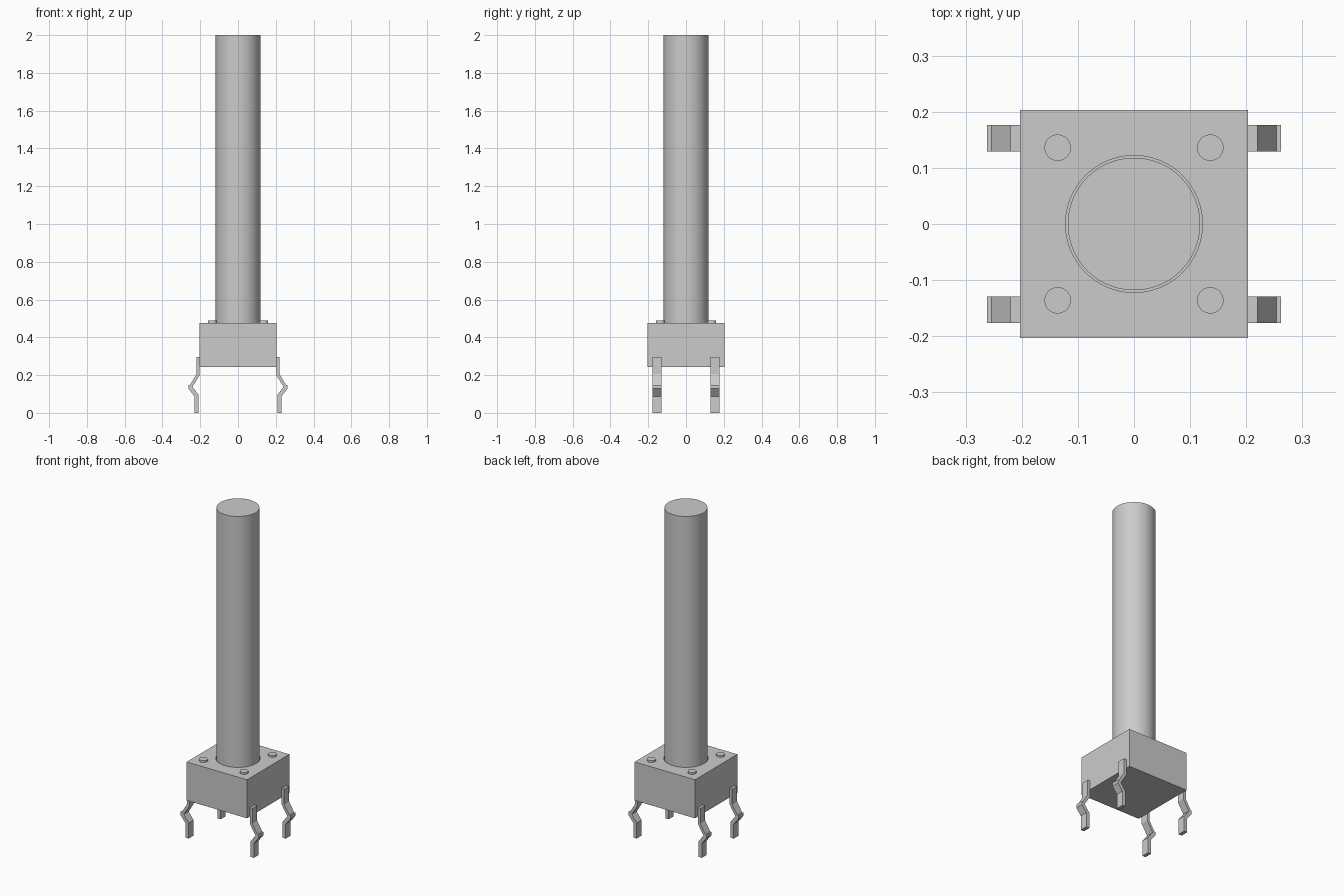
import bpy
import bmesh
import math

cube = bpy.data.objects.get("Cube")
if cube:
    bpy.data.objects.remove(cube, do_unlink=True)

# One grey for the whole model
grey = bpy.data.materials.new("light_grey")
grey.use_nodes = True
colour = (0.6, 0.6, 0.6, 1)
grey.diffuse_color = colour
grey.node_tree.nodes["Principled BSDF"].inputs["Base Color"].default_value = colour


def finish(obj, name):
    obj.name = name
    obj.data.name = name
    obj.data.materials.append(grey)
    return obj


def cylinder(name, radius, x, y, bottom, top, sides):
    bpy.ops.mesh.primitive_cylinder_add(
        vertices=sides, radius=radius, depth=top - bottom,
        location=(x, y, (bottom + top) / 2))
    bpy.ops.object.shade_smooth_by_angle(angle=math.radians(30))
    return finish(bpy.context.object, name)


def extrude_profile(name, points, y, width):
    """Extrude an x-z outline along y, centred on the given y."""
    bm = bmesh.new()
    face = bm.faces.new([bm.verts.new((px, y - width / 2, pz)) for px, pz in points])
    new = bmesh.ops.extrude_face_region(bm, geom=[face])["geom"]
    moved = [g for g in new if isinstance(g, bmesh.types.BMVert)]
    bmesh.ops.translate(bm, verts=moved, vec=(0, width, 0))
    bmesh.ops.recalc_face_normals(bm, faces=bm.faces)
    mesh = bpy.data.meshes.new(name)
    bm.to_mesh(mesh)
    bm.free()
    obj = bpy.data.objects.new(name, mesh)
    bpy.context.collection.objects.link(obj)
    return finish(obj, name)


# Square housing with a shallow round recess for the shaft
BASE, TOP, HALF = 0.243, 0.477, 0.203
bpy.ops.mesh.primitive_cube_add(size=1, location=(0, 0, (BASE + TOP) / 2))
housing = finish(bpy.context.object, "housing")
housing.scale = (2 * HALF, 2 * HALF, TOP - BASE)
bpy.ops.object.transform_apply(location=False, rotation=False, scale=True)

cutter = cylinder("recess_cutter", 0.122, 0, 0, TOP - 0.03, TOP + 0.05, 96)
cutter.hide_render = True
recess = housing.modifiers.new("recess", "BOOLEAN")
recess.operation = "DIFFERENCE"
recess.solver = "EXACT"
recess.object = cutter
bpy.context.view_layer.objects.active = housing
bpy.ops.object.modifier_apply(modifier=recess.name)
bpy.data.objects.remove(cutter, do_unlink=True)

# Long push shaft
cylinder("shaft", 0.118, 0, 0, TOP - 0.035, 2.0, 96)

# Four rivets on the top corners and four kinked pins at the sides
pin_outline = [
    (0.203, 0.297), (0.220, 0.297), (0.220, 0.205), (0.254, 0.148),
    (0.262, 0.148), (0.262, 0.128), (0.230, 0.088), (0.230, 0),
    (0.208, 0), (0.208, 0.094), (0.241, 0.138), (0.203, 0.200),
]
for side, sx in (("left", 1), ("right", -1)):
    for end, sy in (("front", -1), ("back", 1)):
        cylinder(f"{end}_{side}_rivet", 0.0235, sx * 0.136, sy * 0.136,
                 TOP - 0.01, 0.488, 32)
        outline = [(sx * px, pz) for px, pz in pin_outline]
        extrude_profile(f"{end}_{side}_pin", outline, sy * 0.153, 0.047)
